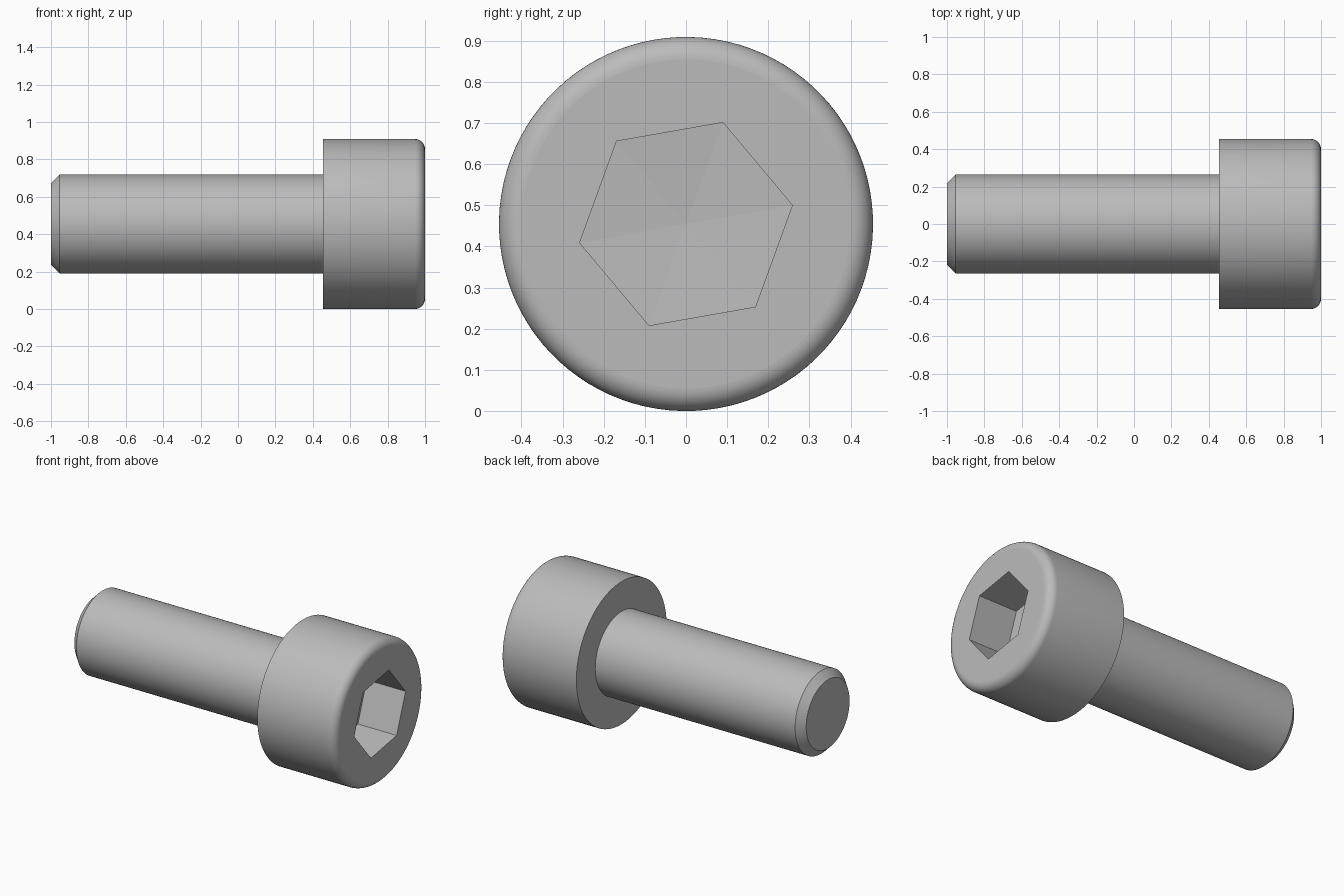
import bpy
import bmesh
from math import cos, sin, pi, radians

if "Cube" in bpy.data.objects:
    bpy.data.objects.remove(bpy.data.objects["Cube"], do_unlink=True)

SEGMENTS = 96
TURN = radians(10)          # rotation of the hex socket about the screw axis
HEAD_R, SHAFT_R, HEX_R = 0.4545, 0.2645, 0.2625
SEAT_X, ROUND, CHAMFER = 0.4545, 0.0545, 0.046
SOCKET_DEPTH, CONE_DEPTH = 0.273, 0.014

# Mid-grey steel
GREY = (0.5, 0.5, 0.5, 1)
steel = bpy.data.materials.new("steel")
steel.use_nodes = True
steel.diffuse_color = GREY
steel.node_tree.nodes["Principled BSDF"].inputs["Base Color"].default_value = GREY


def circle(x, r):
    return x, r, False


def hexagon(x, r):
    return x, r, True


def make_ring(bm, x, r, is_hex):
    """A ring around the x axis; a zero radius gives one shared vertex."""
    if r == 0:
        return [bm.verts.new((x, 0, HEAD_R))] * SEGMENTS
    ring = []
    for i in range(SEGMENTS):
        a = 2 * pi * i / SEGMENTS
        d = r
        if is_hex:
            d = r * cos(pi / 6) / cos(a % (pi / 3) - pi / 6)
        ring.append(bm.verts.new((x, d * cos(a + TURN), HEAD_R + d * sin(a + TURN))))
    return ring


def lathe(name, profile):
    """Skin the rings of a profile, keeping planar socket faces flat."""
    bm = bmesh.new()
    rings = [make_ring(bm, *p) for p in profile]
    for k in range(len(rings) - 1):
        a, b = rings[k], rings[k + 1]
        flat = profile[k][1] == 0 or profile[k + 1][2]
        for i in range(SEGMENTS):
            j = (i + 1) % SEGMENTS
            corners = list(dict.fromkeys((a[i], a[j], b[j], b[i])))
            bm.faces.new(corners).smooth = not flat
    bm.normal_update()
    for e in bm.edges:
        e.smooth = e.calc_face_angle(0) < radians(30)
    mesh = bpy.data.meshes.new(name)
    bm.to_mesh(mesh)
    bm.free()
    mesh.materials.append(steel)
    bpy.context.collection.objects.link(bpy.data.objects.new(name, mesh))


# Shaft with a chamfered tip, open where it meets the head
lathe("shaft", [
    circle(-1, 0),
    circle(-1, SHAFT_R - CHAMFER),
    circle(-1 + CHAMFER, SHAFT_R),
    circle(SEAT_X, SHAFT_R),
])

# Head: flat underside, rounded rim, hex socket with a shallow faceted cone floor
STEPS = 10
rim = [circle(1 - ROUND + ROUND * sin(t), HEAD_R - ROUND + ROUND * cos(t))
       for t in (pi / 2 * s / STEPS for s in range(STEPS + 1))]
lathe("socket_head", [
    circle(SEAT_X, SHAFT_R),
    circle(SEAT_X, HEAD_R),
    *rim,
    hexagon(1, HEX_R),
    hexagon(1 - SOCKET_DEPTH, HEX_R),
    hexagon(1 - SOCKET_DEPTH - CONE_DEPTH, 0),
])
